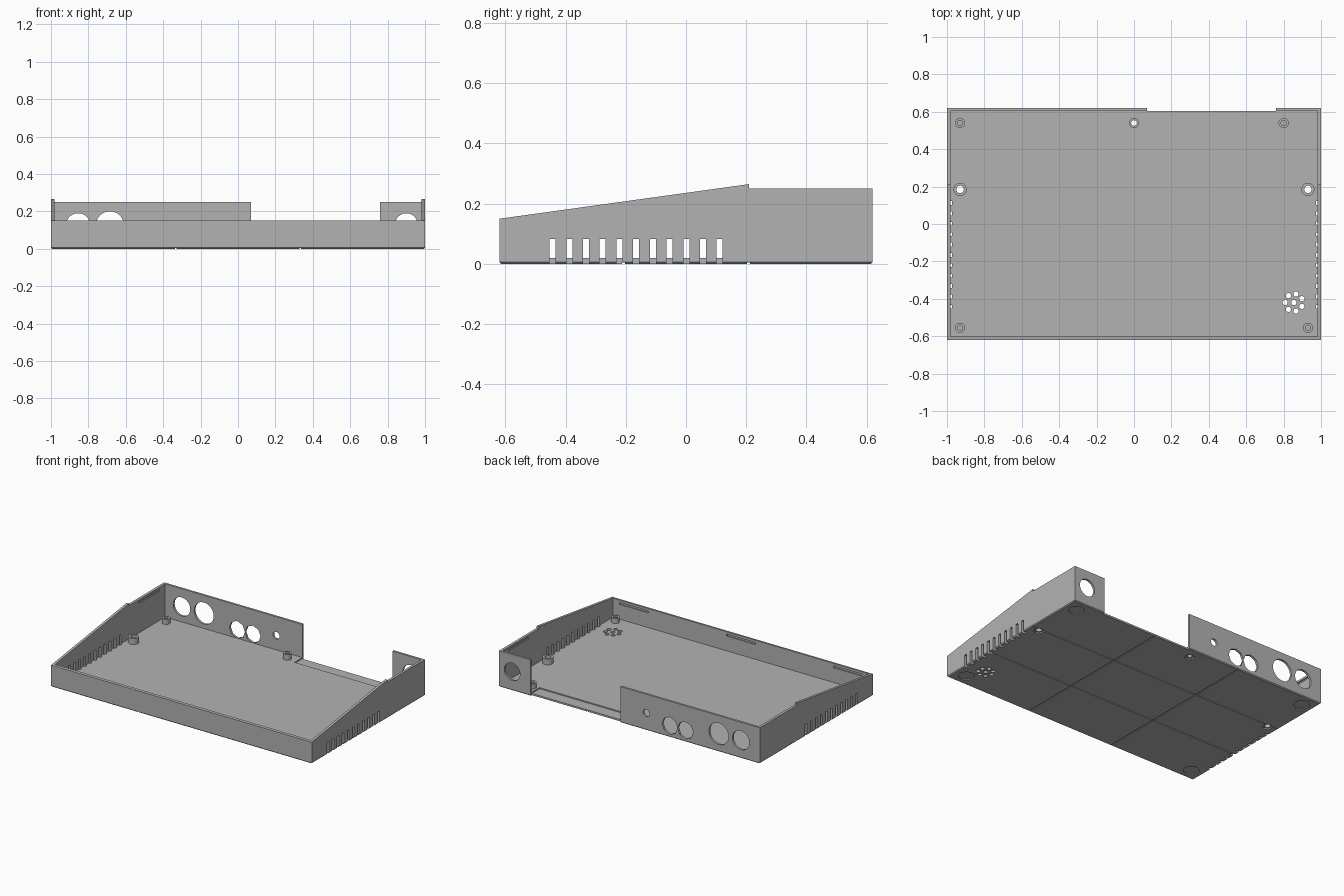
import bpy, bmesh
from math import pi, cos, sin
from mathutils import Matrix, Vector

cube = bpy.data.objects.get("Cube")
if cube:
    bpy.data.objects.remove(cube, do_unlink=True)

grey = bpy.data.materials.new("plain_grey")
grey.use_nodes = True
COLOUR = (0.45, 0.45, 0.45, 1)
grey.diffuse_color = COLOUR
grey.node_tree.nodes["Principled BSDF"].inputs["Base Color"].default_value = COLOUR

FLOOR, HALF_Y, WALL = 0.02, 0.62, 0.018


def box(bm, x0, x1, y0, y1, z0, z1):
    centre = Vector((x0 + x1, y0 + y1, z0 + z1)) / 2
    size = (x1 - x0, y1 - y0, z1 - z0, 1)
    bmesh.ops.create_cube(bm, size=1, matrix=Matrix.Translation(centre) @ Matrix.Diagonal(size))


def cyl(bm, loc, r, depth, axis="Z", sides=32):
    turn = Matrix.Rotation(pi / 2, 4, "X") if axis == "Y" else Matrix()
    bmesh.ops.create_cone(bm, cap_ends=True, segments=sides, radius1=r, radius2=r,
                          depth=depth, matrix=Matrix.Translation(loc) @ turn)


def make(name, bm):
    bmesh.ops.recalc_face_normals(bm, faces=bm.faces)
    mesh = bpy.data.meshes.new(name)
    bm.to_mesh(mesh)
    bm.free()
    mesh.materials.append(grey)
    ob = bpy.data.objects.new(name, mesh)
    bpy.context.collection.objects.link(ob)
    return ob


def cut(ob, bm):
    """Subtract the cutter mesh from the object, then discard the cutter."""
    cutter = make("cutter", bm)
    cutter.hide_render = True
    mod = ob.modifiers.new("cut", "BOOLEAN")
    mod.operation, mod.solver, mod.object = "DIFFERENCE", "EXACT", cutter
    mod.use_self = True
    deps = bpy.context.evaluated_depsgraph_get()
    result = bpy.data.meshes.new_from_object(ob.evaluated_get(deps))
    ob.modifiers.clear()
    ob.data = result
    bpy.data.objects.remove(cutter, do_unlink=True)


# Wedge-shaped outer body: side profile extruded across the width
profile = [(-HALF_Y, 0), (HALF_Y, 0), (HALF_Y, 0.25), (0.21, 0.25), (0.21, 0.265), (-HALF_Y, 0.15)]
bm = bmesh.new()
face = bm.faces.new([bm.verts.new((-1, y, z)) for y, z in profile])
grown = bmesh.ops.extrude_face_region(bm, geom=[face])["geom"]
bmesh.ops.translate(bm, vec=(2, 0, 0), verts=[v for v in grown if isinstance(v, bmesh.types.BMVert)])
bmesh.ops.recalc_face_normals(bm, faces=bm.faces)
rim = [e for e in bm.edges if all(v.co.z < 0.001 for v in e.verts)]
bmesh.ops.bevel(bm, geom=rim, offset=0.006, segments=1, affect="EDGES")
case = make("case_bottom", bm)

# Open cavity
bm = bmesh.new()
box(bm, WALL - 1, 1 - WALL, WALL - HALF_Y, 0.605, FLOOR, 1)
cut(case, bm)

# Gap in the rear wall with a shallow step in the floor
bm = bmesh.new()
box(bm, 0.07, 0.76, 0.605, 0.8, -0.1, 1)
cut(case, bm)
bm = bmesh.new()
box(bm, 0.07, 0.76, 0.52, 0.7, 0.012, 0.9)
cut(case, bm)

# Side vents and the catch slots near the top of the side walls
bm = bmesh.new()
for side in (-1, 1):
    for i in range(11):
        y = -0.443 + i * 0.0555
        xs = sorted((side * 0.972, side * 1.05))
        box(bm, *xs, y - 0.01, y + 0.01, -0.05, 0.083)
    xs = sorted((side * 0.95, side * 0.99))
    box(bm, *xs, 0.32, 0.54, 0.222, 0.236)
# Catch slots inside the front wall
for x in (-0.82, 0, 0.82):
    box(bm, x - 0.11, x + 0.11, -0.61, -0.58, 0.122, 0.136)
cut(case, bm)

# Connector holes in the rear wall: x, z, radius, sides
bm = bmesh.new()
for x, z, r, sides in ((-0.855, 0.125, 0.065, 32), (-0.685, 0.125, 0.075, 32),
                       (-0.43, 0.08, 0.06, 8), (-0.31, 0.08, 0.06, 8),
                       (-0.13, 0.12, 0.025, 16), (0.9, 0.13, 0.06, 32)):
    cyl(bm, (x, HALF_Y, z), r, 0.1, "Y", sides)
cut(case, bm)

# Speaker grille and screw holes through the floor
THROUGH = [(0, 0.54, 0.027, 0.015), (-0.93, 0.185, 0.035, 0.02), (0.93, 0.185, 0.035, 0.02)]
BLIND = [(x, y, 0.027, 0.014) for x, y in ((-0.93, 0.54), (0.8, 0.54), (-0.93, -0.555), (0.93, -0.555))]
bm = bmesh.new()
cyl(bm, (0.855, -0.42, 0), 0.014, 0.1, sides=16)
for i in range(7):
    a = 2 * pi * i / 7 + 0.45
    cyl(bm, (0.855 + 0.047 * cos(a), -0.42 + 0.047 * sin(a), 0), 0.014, 0.1, sides=16)
for x, y, r, bore in THROUGH:
    cyl(bm, (x, y, 0), bore, 0.1, sides=24)
cut(case, bm)

# Underside: screw head recesses, foot recesses and seam grooves
bm = bmesh.new()
for x, y, r, bore in THROUGH:
    cyl(bm, (x, y, 0), 0.03, 0.016, sides=24)
for x in (-0.915, 0.915):
    for y in (-0.535, 0.535):
        cyl(bm, (x, y, 0), 0.05, 0.012)
cut(case, bm)
bm = bmesh.new()
for x in (-0.333, 0.333):
    box(bm, x - 0.005, x + 0.005, -0.7, 0.7, -0.02, 0.005)
cut(case, bm)
bm = bmesh.new()
for y in (-0.207, 0.207):
    box(bm, -1.1, 1.1, y - 0.005, y + 0.005, -0.02, 0.0045)
cut(case, bm)


# Hollow screw posts standing on the floor
def post(name, x, y, r, bore, top):
    bm = bmesh.new()
    loops = []
    for radius, z in ((r, FLOOR), (r, top), (bore, top), (bore, FLOOR)):
        loops.append([bm.verts.new((x + radius * cos(2 * pi * i / 24), y + radius * sin(2 * pi * i / 24), z))
                      for i in range(24)])
    for a, b in zip(loops, loops[1:] + loops[:1]):
        for i in range(24):
            j = (i + 1) % 24
            bm.faces.new((a[i], a[j], b[j], b[i]))
    return make(name, bm)


parts = [case]
for i, (x, y, r, bore) in enumerate(THROUGH):
    parts.append(post(f"through_post_{i + 1}", x, y, r, bore, 0.06))
for i, (x, y, r, bore) in enumerate(BLIND):
    parts.append(post(f"blind_post_{i + 1}", x, y, r, bore, 0.055))

# Smooth round walls, keep hard edges
bpy.ops.object.select_all(action="DESELECT")
for ob in parts:
    ob.select_set(True)
bpy.context.view_layer.objects.active = case
bpy.ops.object.shade_smooth_by_angle(angle=0.5)
